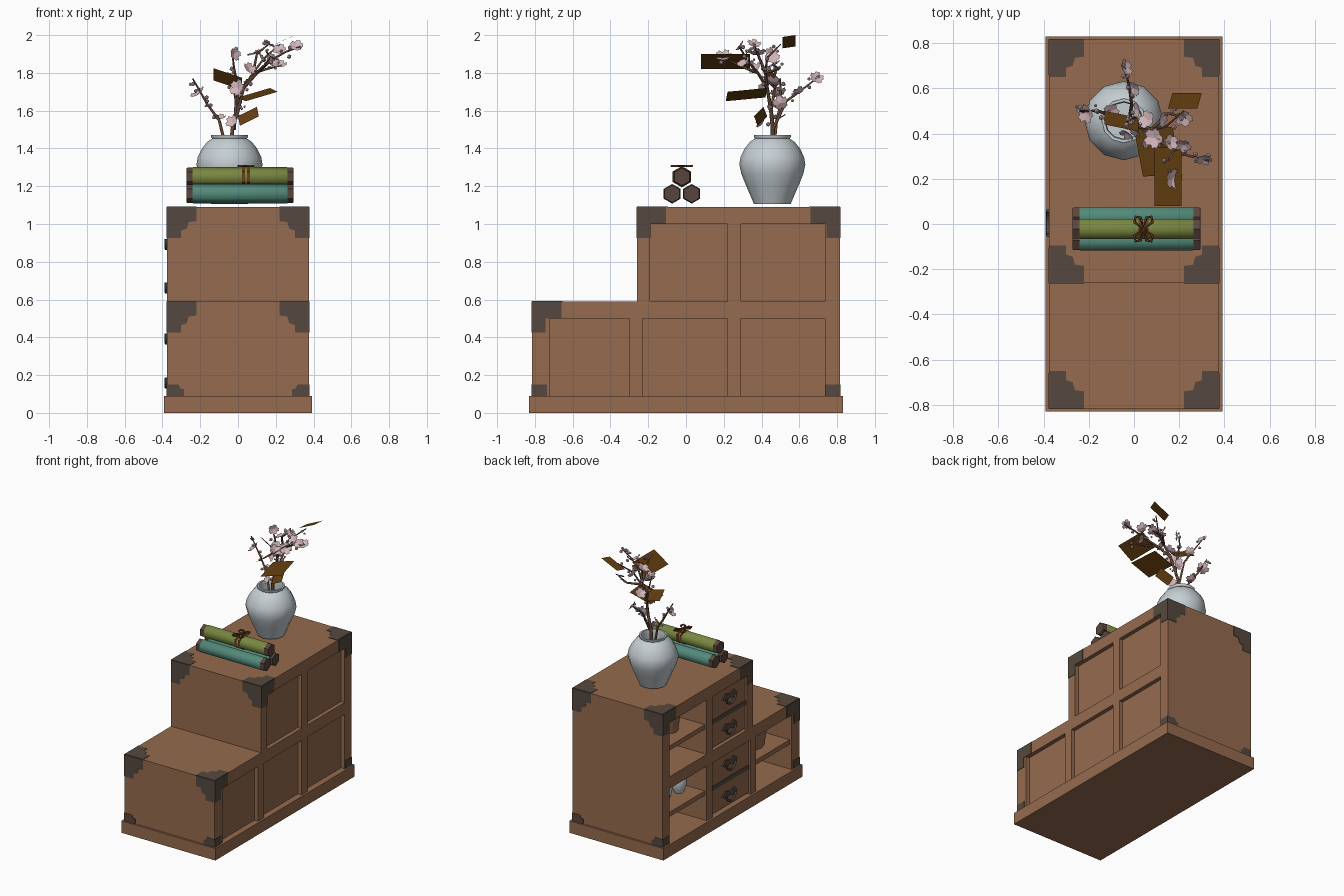
import bpy, bmesh, math, random
from mathutils import Vector, Matrix

if "Cube" in bpy.data.objects:
    bpy.data.objects.remove(bpy.data.objects["Cube"])

random.seed(4)
V = Vector

def mat(name, r, g, b):
    m = bpy.data.materials.new(name)
    m.diffuse_color = (r, g, b, 1)
    m.use_nodes = True
    m.node_tree.nodes["Principled BSDF"].inputs["Base Color"].default_value = m.diffuse_color
    return m

WOOD = mat("warm_wood", .30, .145, .077)
METAL = mat("dark_iron", .092, .066, .050)
PORCELAIN = mat("pale_porcelain", .56, .62, .65)
GREEN = mat("green_paper", .19, .24, .05)
TEAL = mat("teal_paper", .085, .25, .19)
ROD = mat("scroll_rod_brown", .10, .06, .047)
CORD = mat("cord_brown", .14, .045, .012)
LEAF = mat("leaf_brown", .125, .048, .005)
PINK = mat("blossom_pink", .66, .47, .50)
BARK = mat("bark_brown", .13, .065, .04)

def finish(name, bm, m, smooth=None):
    bmesh.ops.recalc_face_normals(bm, faces=bm.faces)
    me = bpy.data.meshes.new(name)
    bm.to_mesh(me)
    bm.free()
    me.materials.append(m)
    ob = bpy.data.objects.new(name, me)
    bpy.context.collection.objects.link(ob)
    if smooth:
        bpy.ops.object.select_all(action='DESELECT')
        ob.select_set(True)
        bpy.context.view_layer.objects.active = ob
        bpy.ops.object.shade_smooth_by_angle(angle=math.radians(smooth))
    return ob

def boxes(name, m, *ranges):
    """Each range is (x0, x1, y0, y1, z0, z1)."""
    bm = bmesh.new()
    for x0, x1, y0, y1, z0, z1 in ranges:
        M = Matrix.Translation(((x0 + x1) / 2, (y0 + y1) / 2, (z0 + z1) / 2)) @ Matrix.Diagonal((x1 - x0, y1 - y0, z1 - z0, 1))
        bmesh.ops.create_cube(bm, size=1, matrix=M)
    return finish(name, bm, m)

def lathe(name, m, profile, loc, n, axis='Z', smooth=40):
    """Revolve (radius, height) points around an axis."""
    bm = bmesh.new()
    rings = []
    for r, h in profile:
        ring = []
        for i in range(n):
            a = 2 * math.pi * i / n
            c, s = r * math.cos(a), r * math.sin(a)
            ring.append(bm.verts.new(V(loc) + (V((c, s, h)) if axis == 'Z' else V((h, s, c)))))
        rings.append(ring)
    for a, b in zip(rings, rings[1:]):
        for i in range(n):
            bm.faces.new((a[i], a[(i + 1) % n], b[(i + 1) % n], b[i]))
    bm.faces.new(rings[0])
    bm.faces.new(rings[-1])
    return finish(name, bm, m, smooth)

def tube(name, m, pts, r0, r1, sides=1, closed=False):
    """Tapered tube along points."""
    cu = bpy.data.curves.new(name, 'CURVE')
    cu.dimensions = '3D'
    cu.bevel_depth = 1
    cu.bevel_resolution = sides
    cu.use_fill_caps = True
    sp = cu.splines.new('POLY')
    sp.points.add(len(pts) - 1)
    sp.use_cyclic_u = closed
    for i, p in enumerate(pts):
        sp.points[i].co = (*p, 1)
        sp.points[i].radius = r0 + (r1 - r0) * i / (len(pts) - 1)
    cu.materials.append(m)
    ob = bpy.data.objects.new(name, cu)
    bpy.context.collection.objects.link(ob)
    bpy.ops.object.select_all(action='DESELECT')
    ob.select_set(True)
    bpy.context.view_layer.objects.active = ob
    bpy.ops.object.convert(target='MESH')

# Stepped cabinet: plinth, slabs, uprights, recessed panels
X = .376
boxes("plinth", WOOD, (-.392, .392, -.83, .83, 0, .09))
boxes("top_and_step_slabs", WOOD, (-X, X, -.26, .815, 1.0, 1.09), (-X, X, -.815, .815, .5, .59))
boxes("uprights", WOOD,
      *[(-X, X, a, b, .59, 1.0) for a, b in ((-.26, -.19), (.22, .29), (.735, .815))],
      *[(-X, X, a, b, .09, .5) for a, b in ((-.815, -.72), (-.30, -.23), (.22, .29), (.735, .815))])
boxes("right_panels", WOOD, (.31, .346, -.2, .75, .58, 1.01), (.31, .346, -.75, .75, .08, .51))
boxes("shelves", WOOD, *[(-.36, .31, a, b, z, z + .035) for a, b, z in
                         ((.29, .735, .775), (.29, .735, .275), (-.72, -.30, .275))])

# Drawers with iron rails and pulls
for i, zc in enumerate((.19, .40, .69, .90)):
    boxes(f"drawer_{i}", WOOD, (-.362, .2, -.185 if i > 1 else -.225, .215, zc - .088, zc + .088))
    bm = bmesh.new()
    zh = (.175, .41, .68, .91)[i]
    pts = [(-.09, .0), (-.05, .035), (0, .02), (.05, .035), (.09, 0), (.045, -.025), (0, -.012), (-.045, -.025)]
    f = bm.faces.new([bm.verts.new((-.362, y + .005, z + zh + .01)) for y, z in pts])
    g = bmesh.ops.extrude_face_region(bm, geom=[f])
    bmesh.ops.translate(bm, vec=(-.009, 0, 0), verts=[v for v in g['geom'] if isinstance(v, bmesh.types.BMVert)])
    finish(f"pull_plate_{i}", bm, METAL)
    tube(f"pull_bail_{i}", METAL, [(-.381, .005 + .055 * math.cos(a), zh + .01 + .05 * math.sin(a))
                                   for a in [math.pi + k * math.pi / 8 for k in range(9)]], .008, .008)
boxes("drawer_rails", METAL, (-.366, .2, -.19, .22, .778, .812), (-.366, .2, -.23, .22, .278, .312))

# Iron corner plates
FULL = [(0, 0), (.155, 0), (.155, .075), (.115, .08), (.105, .115), (.075, .125), (.075, .165), (0, .165)]
SIDE = [(0, 0), (.155, 0), (.155, .09), (.072, .09), (.072, .165), (0, .165)]
FOOT = [(0, 0), (.09, 0), (.09, .035), (.07, .04), (.062, .06), (0, .06)]
FOOT_SIDE = [(0, 0), (.078, 0), (.078, .06), (0, .06)]
plates = bmesh.new()

def plate(poly, o, u, v, n):
    o, u, v, n = V(o), V(u), V(v), V(n)
    f = plates.faces.new([plates.verts.new(o + u * a + v * b - n * .003) for a, b in poly])
    g = bmesh.ops.extrude_face_region(plates, geom=[f])
    bmesh.ops.translate(plates, vec=n * .006, verts=[e for e in g['geom'] if isinstance(e, bmesh.types.BMVert)])

for s in (-1, 1):
    for y, z, d in ((-.815, .59, 1), (-.26, 1.09, 1), (.815, 1.09, -1)):
        o = (s * X, y, z)
        plate(FULL, o, (-s, 0, 0), (0, 0, -1), (0, -d, 0))
        plate(FULL, o, (-s, 0, 0), (0, d, 0), (0, 0, 1))
        plate(SIDE, o, (0, d, 0), (0, 0, -1), (s, 0, 0))
    for y, d in ((-.815, 1), (.815, -1)):
        plate(FOOT, (s * X, y, .09), (-s, 0, 0), (0, 0, 1), (0, -d, 0))
        plate(FOOT_SIDE, (s * X, y, .09), (0, d, 0), (0, 0, 1), (s, 0, 0))
finish("corner_plates", plates, METAL)

# Jars on the open shelves
JAR = [(.6, 0), (.9, .25), (1, .6), (.8, .85), (.6, .9), (.65, 1)]
for i, (x, y) in enumerate(((-.22, .40), (-.2, .54))):
    lathe(f"shelf_vase_{i}", PORCELAIN, [(r * .055, h * .15) for r, h in JAR], (x, y, .31), 12)
lathe("shelf_pot", WOOD, [(.07, 0), (.085, .12), (.075, .13)], (-.2, .5, .81), 12)
lathe("shelf_tub", WOOD, [(.10, 0), (.12, .13), (.105, .14)], (-.18, -.5, .31), 12)

# Tall vase with hollow mouth
lathe("flower_vase", PORCELAIN,
      [(.097, 0), (.118, .05), (.142, .105), (.164, .16), (.175, .21), (.168, .25), (.146, .295), (.118, .33),
       (.092, .347), (.098, .355), (.098, .365), (.085, .365), (.08, .34), (.09, .25)], (-.045, .457, 1.105), 12)

# Three scrolls with rods, tied with a cord
for name, m, y, z in (("front_scroll", TEAL, -.073, 1.16), ("rear_scroll", TEAL, .03, 1.16), ("top_scroll", GREEN, -.022, 1.25)):
    lathe(name, m, [(.045, -.247), (.052, -.235), (.052, .258), (.045, .27)], (0, y, z), 6, 'X', 61)
    lathe(name + "_rod", ROD, [(.046, -.272), (.049, -.266), (.049, .288), (.046, .294)], (0, y, z), 6, 'X', 20)
for i, x in enumerate((.028, .056)):
    lathe(f"cord_band_{i}", CORD, [(.056, -.008), (.056, .008)], (x, -.022, 1.25), 6, 'X')
for i, (sx, sy) in enumerate(((-1, -1), (1, -1), (-1, 1), (1, 1))):
    c = V((.042, -.022, 1.308))
    tube(f"cord_loop_{i}", CORD, [c + V((sx * a, sy * b, 0)) for a, b in ((0, 0), (.012, .05), (.035, .055), (.04, .03))],
         .006, .006, closed=True)

# Branches
BRANCHES = [
    [(-.04, .46, 1.3), (-.03, .46, 1.5), (0, .45, 1.6), (.03, .43, 1.72), (.08, .42, 1.8), (.14, .43, 1.88), (.22, .5, 1.95)],
    [(.03, .43, 1.72), (.1, .38, 1.8), (.18, .32, 1.87), (.25, .3, 1.91), (.33, .28, 1.94)],
    [(-.05, .46, 1.35), (-.1, .48, 1.55), (-.16, .5, 1.63), (-.2, .5, 1.7), (-.24, .5, 1.77)],
    [(-.02, .46, 1.5), (-.01, .53, 1.65), (-.02, .6, 1.7), (-.04, .69, 1.77)],
    [(0, .45, 1.6), (0, .47, 1.72), (-.02, .47, 1.82), (-.03, .45, 1.9)],
    [(.08, .42, 1.8), (.1, .38, 1.9), (.16, .36, 1.95)],
    [(.08, .42, 1.8), (.15, .49, 1.82), (.23, .47, 1.84)],
    [(.1, .38, 1.8), (.14, .28, 1.84), (.17, .2, 1.88)]]
for i, b in enumerate(BRANCHES):
    tube(f"branch_{i}", BARK, b, .013 if i == 0 else .009, .004)

# Blossoms with five cupped petals, and buds
FLOWERS = [(-.03, .40, 1.54), (-.21, .49, 1.69), (.06, .37, 1.82), (0, .42, 1.72), (.16, .36, 1.95), (.09, .38, 1.9),
           (.18, .31, 1.86), (.31, .29, 1.94), (-.04, .69, 1.77), (.17, .2, 1.885), (.22, .47, 1.84), (0, .6, 1.7),
           (.02, .5, 1.64), (-.1, .5, 1.56), (.22, .35, 1.92), (.06, .46, 1.75), (-.02, .45, 1.9), (.12, .46, 1.88)]
bm = bmesh.new()
for p in FLOWERS:
    p = V(p)
    d = V((random.uniform(-1, 1), random.uniform(-1, .5), random.uniform(0, 1.2))).normalized()
    M = Matrix.Translation(p) @ d.to_track_quat('Z', 'Y').to_matrix().to_4x4()
    r = random.uniform(.036, .05)
    for k in range(5):
        R = M @ Matrix.Rotation(k * math.tau / 5, 4, 'Z')
        shape = [(0, 0, 0), (.55, -.42, .12), (.95, -.25, .3), (.88, 0, .25), (.95, .25, .3), (.55, .42, .12)]
        bm.faces.new([bm.verts.new(R @ (V(q) * r)) for q in shape])
for b in BRANCHES:
    for a, c in list(zip(b, b[1:]))[1:]:
        for k in range(3):
            q = V(a).lerp(V(c), random.random()) + V([random.uniform(-.025, .025) for _ in range(3)])
            bmesh.ops.create_icosphere(bm, subdivisions=1, radius=random.uniform(.007, .013), matrix=Matrix.Translation(q))
finish("blossoms", bm, PINK)

# Large flat brown leaves: corner plus two edges
bm = bmesh.new()
for p, e, f in (((.15, .51, 1.93), (.13, 0, .06), (.02, .07, .01)), ((0, .42, 1.67), (.17, .01, .05), (.04, -.21, -.02)),
                ((0, .43, 1.57), (.10, -.02, .05), (.01, -.05, -.05)), ((-.13, .44, 1.825), (.15, -.03, -.05), (0, .06, -.065)),
                ((.09, .08, 1.82), (.12, 0, .08), (0, .26, 0))):
    p, e, f = V(p), V(e), V(f)
    bm.faces.new([bm.verts.new(q) for q in (p, p + e, p + e + f, p + f)])
finish("leaves", bm, LEAF)
